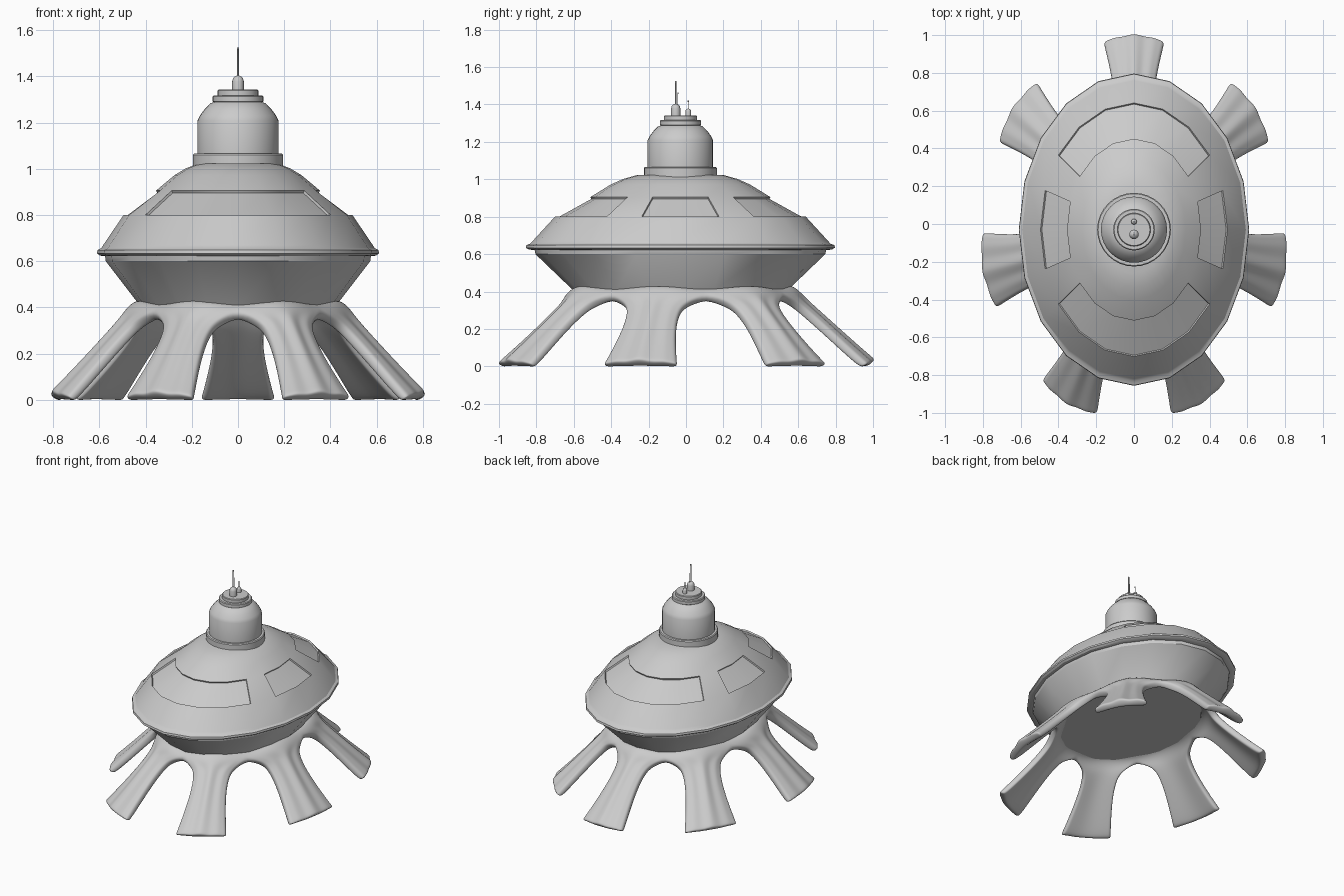
import bpy, bmesh
from math import sin, cos, pi, radians

cube = bpy.data.objects.get("Cube")
if cube:
    bpy.data.objects.remove(cube, do_unlink=True)

grey = bpy.data.materials.new("plain grey")
grey.use_nodes = True
colour = (0.6, 0.6, 0.6, 1)
grey.diffuse_color = colour
grey.node_tree.nodes["Principled BSDF"].inputs["Base Color"].default_value = colour

CENTRE_Y = -0.03
STRETCH = 1.355  # hull length over width


def finish(name, bm, y=CENTRE_Y, angle=30):
    mesh = bpy.data.meshes.new(name)
    bm.to_mesh(mesh)
    bm.free()
    obj = bpy.data.objects.new(name, mesh)
    bpy.context.collection.objects.link(obj)
    obj.location.y = y
    mesh.materials.append(grey)
    bpy.ops.object.select_all(action="DESELECT")
    obj.select_set(True)
    bpy.context.view_layer.objects.active = obj
    bpy.ops.object.shade_smooth_by_angle(angle=radians(angle))
    return obj


def lathe(profile, sides, stretch=1.0):
    """Turn (radius, z) points into a capped solid; also return its faces by band."""
    bm = bmesh.new()
    rings = []
    for r, z in profile:
        rings.append([bm.verts.new((r * cos(2 * pi * i / sides),
                                    r * stretch * sin(2 * pi * i / sides), z))
                      for i in range(sides)])
    bands = []
    for a, b in zip(rings, rings[1:]):
        bands.append([bm.faces.new((a[i], a[(i + 1) % sides], b[(i + 1) % sides], b[i]))
                      for i in range(sides)])
    bm.faces.new(rings[0][::-1])
    bm.faces.new(rings[-1])
    bm.normal_update()
    return bm, bands


# Oval saucer with recessed window panels
hull_profile = [(0.412, 0.378), (0.422, 0.405), (0.572, 0.60), (0.575, 0.622), (0.597, 0.624),
                (0.61, 0.634), (0.608, 0.648), (0.592, 0.656), (0.583, 0.670),
                (0.495, 0.80), (0.355, 0.905), (0.275, 0.972),
                (0.225, 1.002), (0.17, 1.023)]
bm, bands = lathe(hull_profile, 20, STRETCH)
window_band = bands[9]
for columns in (range(2, 8), range(12, 18), (19, 0), (9, 10)):
    bmesh.ops.inset_region(bm, faces=[window_band[i] for i in columns],
                           thickness=0.001, depth=-0.011, use_even_offset=True)
finish("saucer_hull", bm)

# Round tower on top
bm, _ = lathe([(0.195, 1.01), (0.195, 1.06), (0.19, 1.066), (0.175, 1.066),
               (0.175, 1.208), (0.165, 1.23), (0.145, 1.257), (0.12, 1.283), (0.105, 1.288),
               (0.11, 1.291), (0.11, 1.312), (0.105, 1.317), (0.088, 1.317),
               (0.088, 1.338), (0.084, 1.342)], 32)
finish("tower", bm)


# Antennas: rounded base with a thin mast
def antenna(name, y, r, base_top, tip, mast):
    z = base_top - r
    bm, _ = lathe([(r, 1.335), (r, z), (r * 0.87, z + r * 0.5),
                   (r * 0.5, z + r * 0.87), (mast, base_top),
                   (mast, tip - 0.008), (mast * 1.4, tip - 0.006), (mast * 1.4, tip)], 16)
    finish(name, bm, y, 40)


antenna("main_antenna", -0.055, 0.025, 1.403, 1.525, 0.0035)
antenna("rear_antenna", 0.012, 0.015, 1.378, 1.42, 0.0025)
antenna("thin_antenna", -0.043, 0.008, 1.37, 1.465, 0.0015)

# Seven webbed legs flowing out of one ring: (x radius, y radius, z, half angle)
LEGS, COLS, HALF_THICK = 7, 12, 0.019
full = pi / LEGS
rows = [(0.40, 0.545, 0.405, full), (0.43, 0.575, 0.40, full), (0.462, 0.608, 0.372, full),
        (0.487, 0.636, 0.338, 0.285), (0.515, 0.672, 0.303, 0.215),
        (0.595, 0.768, 0.217, 0.186), (0.70, 0.89, 0.107, 0.192),
        (0.785, 0.988, 0.022, 0.201), (0.802, 1.010, 0.006, 0.203)]
WEB = 2  # last row that joins the neighbouring legs


def leg_layer(bm, middle, side):
    """Grid of points for the rippled top (side 1) or plain underside (side -1)."""
    grid = []
    for rx, ry, z, half in rows:
        line = []
        for c in range(COLS + 1):
            u = 2 * c / COLS - 1
            a = middle + half * u
            push = side * HALF_THICK
            if side > 0:
                push += 0.008 * cos(pi * u) + (0.004 * cos(3 * pi * u) if z < 0.35 else 0)
            else:
                push += 0.004 * cos(pi * u)
            line.append(bm.verts.new(((rx + push) * cos(a), (ry + push) * sin(a),
                                      max(z + push, -0.002))))
        grid.append(line)
    return grid


def strip(bm, p, q):
    for i in range(len(p) - 1):
        bm.faces.new((p[i], q[i], q[i + 1], p[i + 1]))


bm = bmesh.new()
for leg in range(LEGS):
    middle = pi / 2 + 2 * pi * leg / LEGS
    top, under = (leg_layer(bm, middle, side) for side in (1, -1))
    for grid in (top, under):
        for p, q in zip(grid, grid[1:]):
            strip(bm, p, q)
    strip(bm, top[0], under[0])
    strip(bm, top[-1], under[-1])
    for c in (0, COLS):
        strip(bm, [line[c] for line in top[WEB:]], [line[c] for line in under[WEB:]])
bmesh.ops.remove_doubles(bm, verts=bm.verts, dist=0.0005)
bmesh.ops.recalc_face_normals(bm, faces=bm.faces)
legs = finish("webbed_legs", bm, -0.025, 180)
rounding = legs.modifiers.new("rounding", "SUBSURF")
rounding.levels = rounding.render_levels = 2
